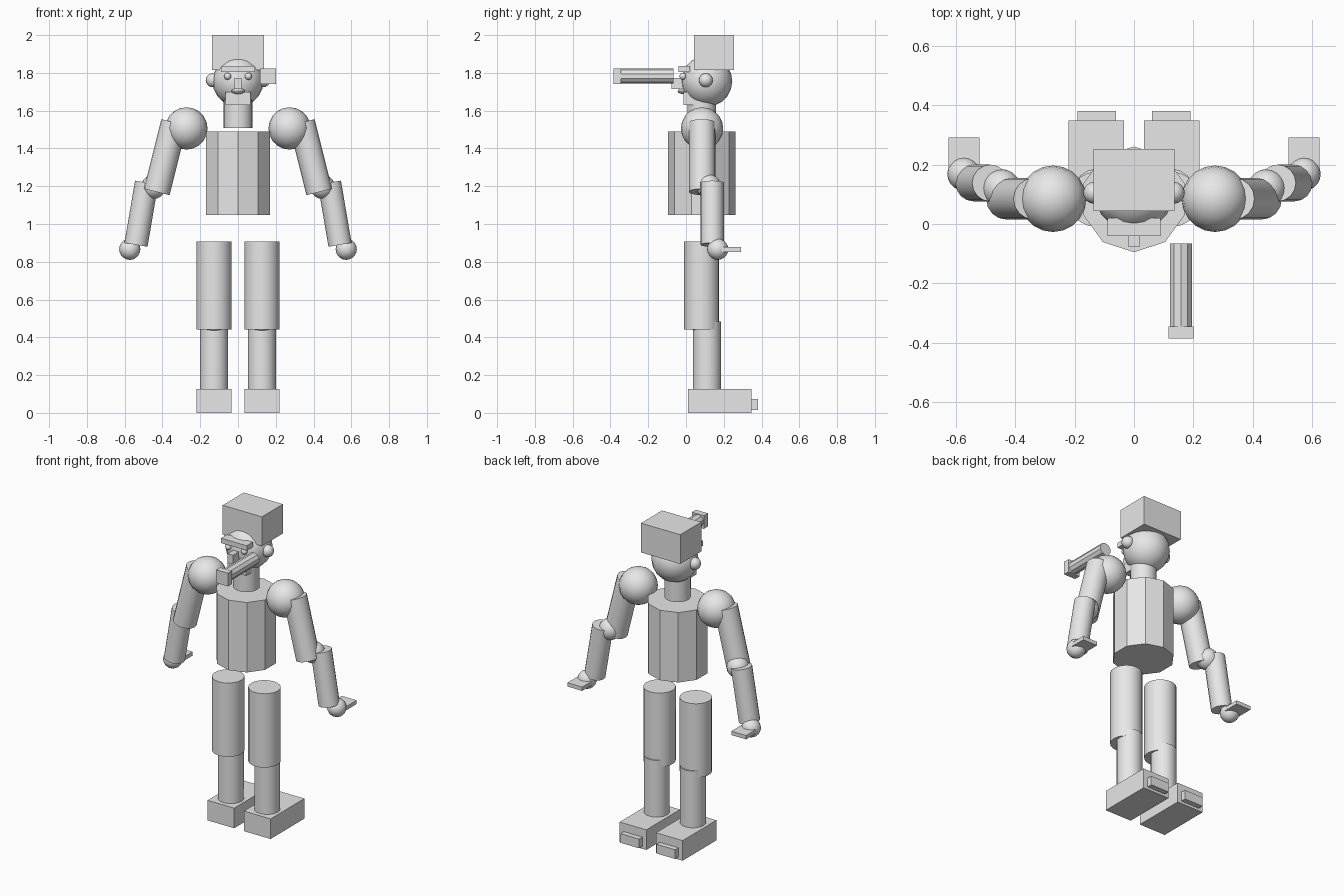
import bpy
import math
from mathutils import Vector

cube = bpy.data.objects.get("Cube")
if cube:
    bpy.data.objects.remove(cube, do_unlink=True)

grey = bpy.data.materials.new("light grey")
grey.use_nodes = True
grey.diffuse_color = (0.8, 0.8, 0.8, 1)
grey.node_tree.nodes["Principled BSDF"].inputs["Base Color"].default_value = (0.8, 0.8, 0.8, 1)


def finish(name, smooth):
    """Name the new part, colour it and set its shading."""
    obj = bpy.context.object
    obj.name = name
    obj.data.materials.append(grey)
    bpy.ops.object.transform_apply(location=False, rotation=True, scale=True)
    if smooth:
        bpy.ops.object.shade_smooth_by_angle(angle=math.radians(35))
    return obj


def box(name, x, y, z):
    """Box from its (low, high) ranges."""
    spans = (x, y, z)
    bpy.ops.mesh.primitive_cube_add(size=1, location=[(a + b) / 2 for a, b in spans])
    bpy.context.object.scale = [b - a for a, b in spans]
    return finish(name, False)


def ball(name, centre, r, segments=20, scale=(1, 1, 1)):
    bpy.ops.mesh.primitive_uv_sphere_add(segments=segments, ring_count=segments // 2,
                                         radius=r, location=centre)
    bpy.context.object.scale = scale
    return finish(name, True)


def tube(name, start, end, r, sides=16):
    """Closed cylinder between two points."""
    a, b = Vector(start), Vector(end)
    axis = b - a
    bpy.ops.mesh.primitive_cylinder_add(vertices=sides, radius=r, depth=axis.length,
                                        location=(a + b) / 2)
    bpy.context.object.rotation_euler = axis.to_track_quat('Z', 'Y').to_euler()
    return finish(name, sides > 12)


MID = 0.083  # depth of the body axis

# Torso, neck, head and hat
tube("torso", (0, MID, 1.048), (0, MID, 1.49), 0.178, sides=10)
tube("neck", (0, MID, 1.508), (0, MID, 1.66), 0.076)
ball("head", (0, 0.11, 1.756), 0.135)
box("hat", (-0.137, 0.137), (0.043, 0.253), (1.815, 2.0))

# Face
box("eyebrow", (-0.09, 0.09), (-0.041, 0.02), (1.806, 1.837))
box("nose", (-0.019, 0.019), (-0.077, 0.02), (1.715, 1.772))
ball("lips", (0, -0.015, 1.703), 0.037, 16, (1, 0.8, 0.4))
box("beard", (-0.065, 0.065), (-0.012, 0.1), (1.629, 1.698))

# Spyglass held in front of the left eye side
tube("spyglass_tube", (0.158, -0.066, 1.783), (0.158, -0.347, 1.783), 0.039, sides=10)
box("spyglass_end", (0.117, 0.2), (-0.385, -0.345), (1.741, 1.824))

# Paired parts
for side, s in (("left", 1), ("right", -1)):
    def pair(*xs):
        return tuple(sorted(s * v for v in xs))

    ball(side + "_eye", (s * 0.055, -0.016, 1.782), 0.019, 12)
    ball(side + "_ear", (s * 0.134, 0.105, 1.761), 0.037, 16)

    # Arm
    ball(side + "_shoulder", (s * 0.273, 0.085, 1.506), 0.112)
    tube(side + "_upper_arm", (s * 0.338, 0.085, 1.538), (s * 0.43, 0.085, 1.17), 0.07)
    ball(side + "_elbow", (s * 0.447, 0.12, 1.198), 0.065)
    tube(side + "_forearm", (s * 0.484, 0.138, 1.219), (s * 0.54, 0.138, 0.89), 0.062)
    ball(side + "_hand", (s * 0.573, 0.168, 0.866), 0.056)
    box(side + "_fingers", pair(0.521, 0.624), (0.19, 0.292), (0.853, 0.877))

    # Leg
    x = s * 0.127
    tube(side + "_thigh", (x, MID, 0.442), (x, MID, 0.908), 0.093, sides=20)
    ball(side + "_knee", (x, 0.09, 0.495), 0.08)
    tube(side + "_shin", (x, 0.111, 0.115), (x, 0.111, 0.485), 0.075)
    box(side + "_foot", pair(0.034, 0.22), (0.011, 0.348), (0.0, 0.127))
    box(side + "_toe_cap", pair(0.061, 0.191), (0.34, 0.381), (0.016, 0.074))
